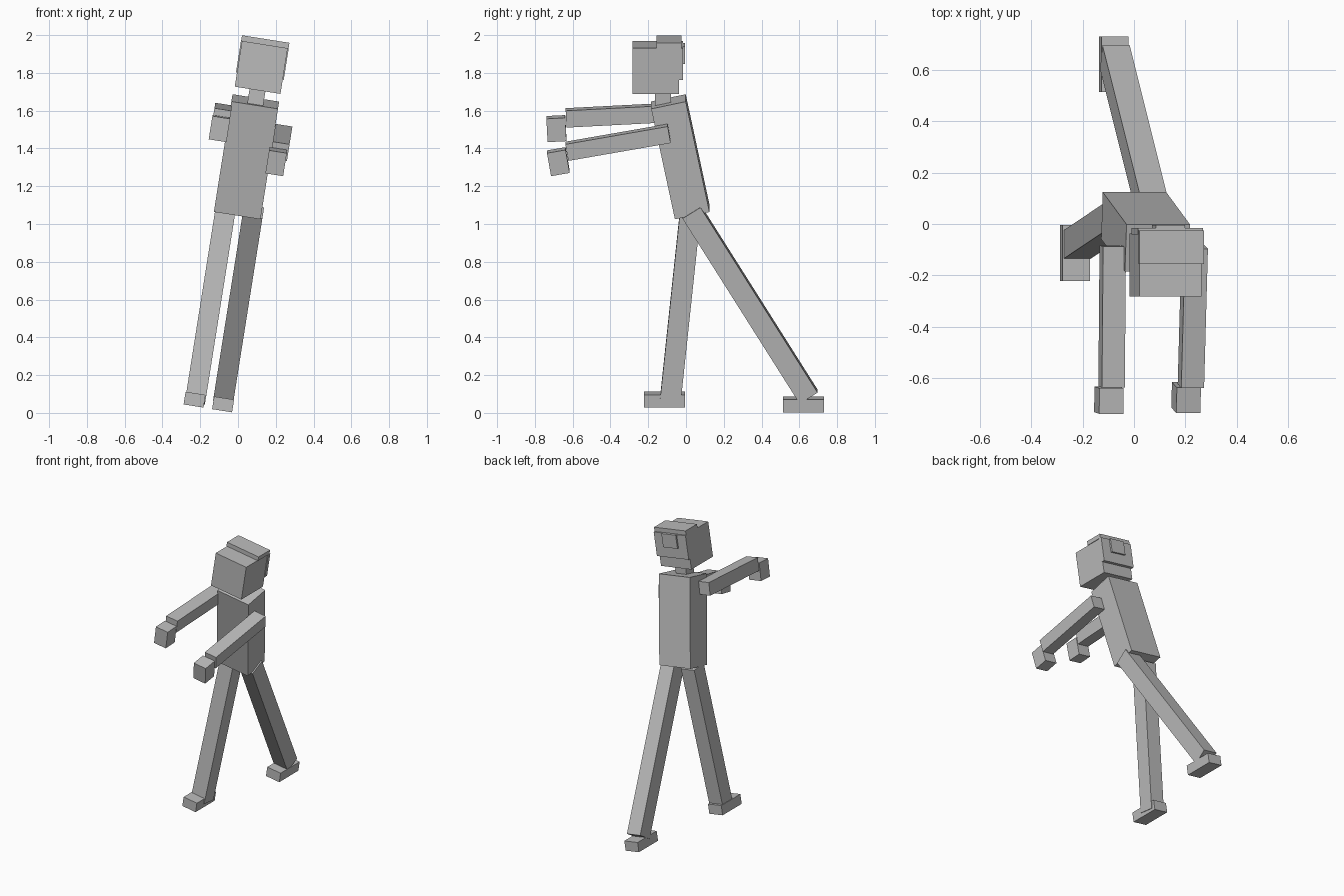
import bpy
from math import radians
from mathutils import Matrix, Vector

cube = bpy.data.objects.get("Cube")
if cube:
    bpy.data.objects.remove(cube, do_unlink=True)

# One flat colour for the whole figure
grey = bpy.data.materials.new("plain grey")
grey.use_nodes = True
colour = (0.5, 0.5, 0.5, 1)
grey.diffuse_color = colour
grey.node_tree.nodes["Principled BSDF"].inputs["Base Color"].default_value = colour

# The whole body leans sideways; each part then pitches in that frame
LEAN = Matrix.Rotation(radians(9), 4, "Y")


def block(name, centre, size, pitch=0):
    bpy.ops.mesh.primitive_cube_add(size=1)
    ob = bpy.context.object
    ob.name = ob.data.name = name
    ob.data.transform(Matrix.Diagonal((*size, 1)))
    ob.matrix_world = (Matrix.Translation(centre) @ LEAN
                       @ Matrix.Rotation(radians(pitch), 4, "X"))
    ob.data.materials.append(grey)
    return ob


# Torso and neck
block("torso", (0.045, -0.03, 1.356), (0.25, 0.187, 0.605), 12)
block("neck", (0.097, -0.122, 1.67), (0.085, 0.085, 0.12))

# Head with its hair pieces, placed relative to the head centre
HEAD = Vector((0.123, -0.16, 1.829))


def head_block(name, offset, size):
    block(name, HEAD + LEAN.to_3x3() @ Vector(offset), size)


head_block("head", (0, 0, 0), (0.245, 0.245, 0.245))
head_block("hair_top", (0, 0.07, 0.137), (0.254, 0.13, 0.03))
head_block("hair_back", (0, 0.132, 0.038), (0.256, 0.024, 0.168))
head_block("hair_knot", (0, 0.145, 0.075), (0.115, 0.022, 0.095))

# Arms reaching forward, with hands
ARM = (0.09, 0.55, 0.09)
HAND = (0.095, 0.1, 0.125)
block("left_arm", (0.229, -0.36, 1.432), ARM, 10)
block("left_hand", (0.203, -0.676, 1.33), HAND, 10)
block("right_arm", (-0.085, -0.36, 1.576), ARM, 3)
block("right_hand", (-0.098, -0.686, 1.505), HAND, 3)

# Striding legs with feet
FOOT = (0.107, 0.217, 0.068)
block("left_leg", (0.003, 0.339, 0.576), (0.107, 0.112, 1.17), 32)
block("left_foot", (-0.079, 0.622, 0.045), FOOT)
block("right_leg", (-0.147, -0.03, 0.565), (0.107, 0.11, 1.03), -6)
block("right_foot", (-0.23, -0.113, 0.07), FOOT)
